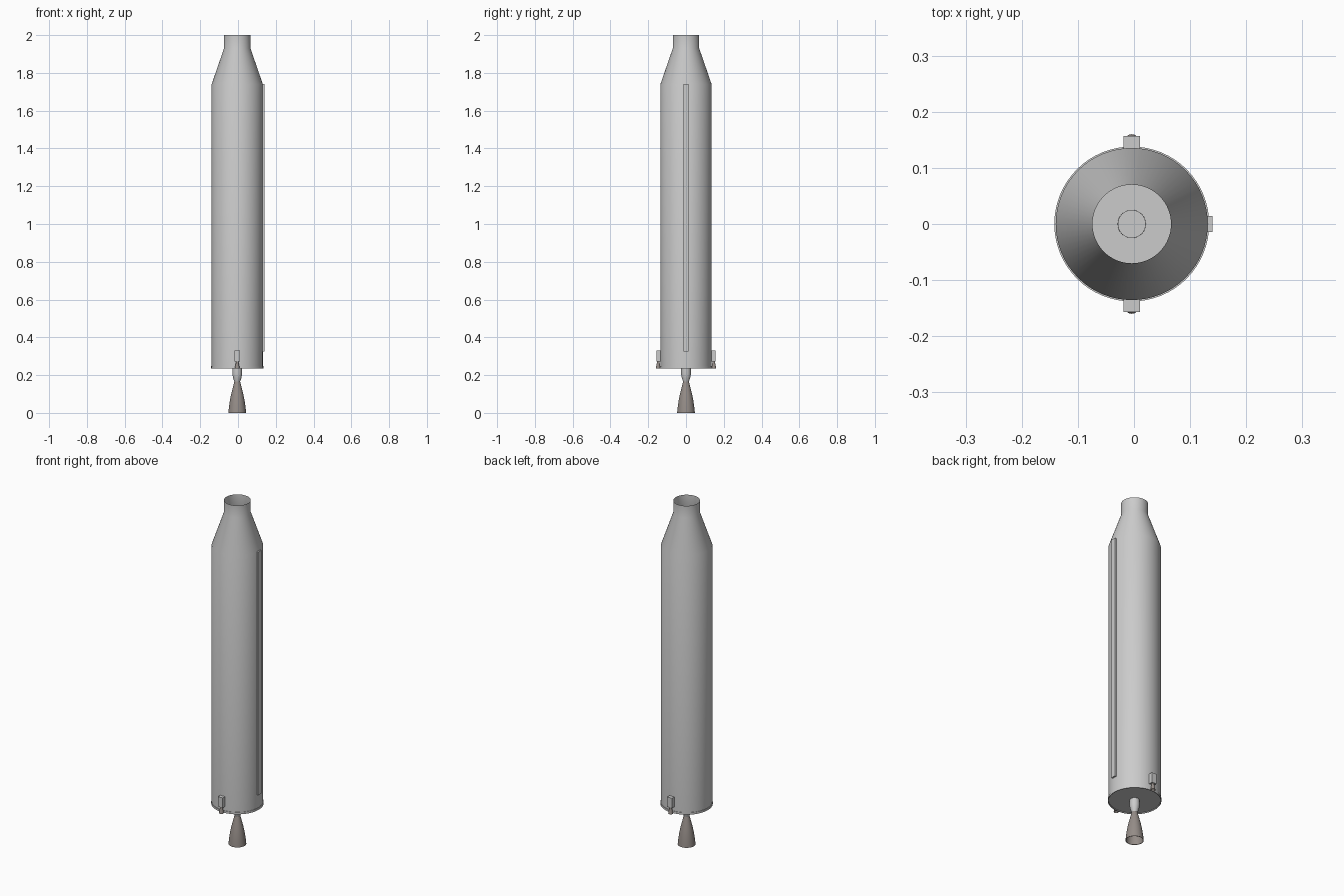
import bpy, bmesh, math

if "Cube" in bpy.data.objects:
    bpy.data.objects.remove(bpy.data.objects["Cube"])

CX = -0.004  # stage axis; the side conduit makes the bounds lopsided


def lathe(name, profile, x=CX, y=0.0, sides=64, mat=None):
    """Spin (radius, z) points around a vertical axis; radius 0 makes a pole."""
    bm = bmesh.new()
    verts = [bm.verts.new((r, 0, z)) for r, z in profile]
    edges = [bm.edges.new(p) for p in zip(verts, verts[1:])]
    bmesh.ops.spin(bm, geom=verts + edges, axis=(0, 0, 1), cent=(0, 0, 0),
                   angle=2 * math.pi, steps=sides, use_duplicate=False)
    bmesh.ops.remove_doubles(bm, verts=bm.verts, dist=1e-5)
    bmesh.ops.recalc_face_normals(bm, faces=bm.faces)
    me = bpy.data.meshes.new(name)
    bm.to_mesh(me)
    bm.free()
    ob = bpy.data.objects.new(name, me)
    ob.location = (x, y, 0)
    bpy.context.collection.objects.link(ob)
    if mat:
        me.materials.append(mat)
    bpy.ops.object.select_all(action='DESELECT')
    ob.select_set(True)
    bpy.context.view_layer.objects.active = ob
    bpy.ops.object.shade_smooth_by_angle(angle=math.radians(30))
    return ob


def box(name, lo, hi, bevel=0.0):
    bpy.ops.mesh.primitive_cube_add(size=1, location=[(a + b) / 2 for a, b in zip(lo, hi)])
    ob = bpy.context.object
    ob.name = name
    ob.scale = [b - a for a, b in zip(lo, hi)]
    bpy.ops.object.transform_apply(location=False, rotation=False, scale=True)
    if bevel:
        mod = ob.modifiers.new("bevel", 'BEVEL')
        mod.width = bevel
        mod.segments = 1
    return ob


metal = bpy.data.materials.new("nozzle_metal")
metal.diffuse_color = (0.30, 0.265, 0.245, 1)
metal.use_nodes = True
metal.node_tree.nodes["Principled BSDF"].inputs["Base Color"].default_value = metal.diffuse_color

# Tank with shoulder cone and open neck, closed at the base
lathe("tank_body", [(0, 0.24), (0.1355, 0.24), (0.1355, 1.74), (0.07, 1.93), (0.07, 2.0)])

# Thin lip around the base
lathe("base_ring", [(0.134, 0.235), (0.138, 0.235), (0.138, 0.247), (0.134, 0.247),
                    (0.134, 0.235)])

# Main engine: chamber tapering to the throat, then the open bell
lathe("engine_chamber", [(0, 0.245), (0.025, 0.245), (0.026, 0.205), (0.022, 0.185),
                         (0.015, 0.165)], sides=32)
lathe("engine_bell", [(0.015, 0.167), (0.023, 0.135), (0.032, 0.10), (0.039, 0.065),
                      (0.044, 0.03), (0.047, 0.0), (0.0445, 0.0), (0.0415, 0.03),
                      (0.036, 0.065), (0.029, 0.10), (0.020, 0.135), (0.0, 0.165)],
      sides=48, mat=metal)

# Cable conduit along the right side
box("side_conduit", (0.12, -0.014, 0.325), (0.14, 0.014, 1.74))

# Steering thrusters front and back
for side, label in ((-1, "front"), (1, "back")):
    ys = sorted((side * 0.128, side * 0.157))
    box(label + "_thruster_housing", (CX - 0.015, ys[0], 0.272), (CX + 0.015, ys[1], 0.33))
    lathe(label + "_thruster_nozzle", [(0, 0.275), (0.006, 0.275), (0.007, 0.265),
                                       (0.010, 0.252), (0.013, 0.235), (0.011, 0.235),
                                       (0.0, 0.262)],
          y=side * 0.147, sides=24, mat=metal)
